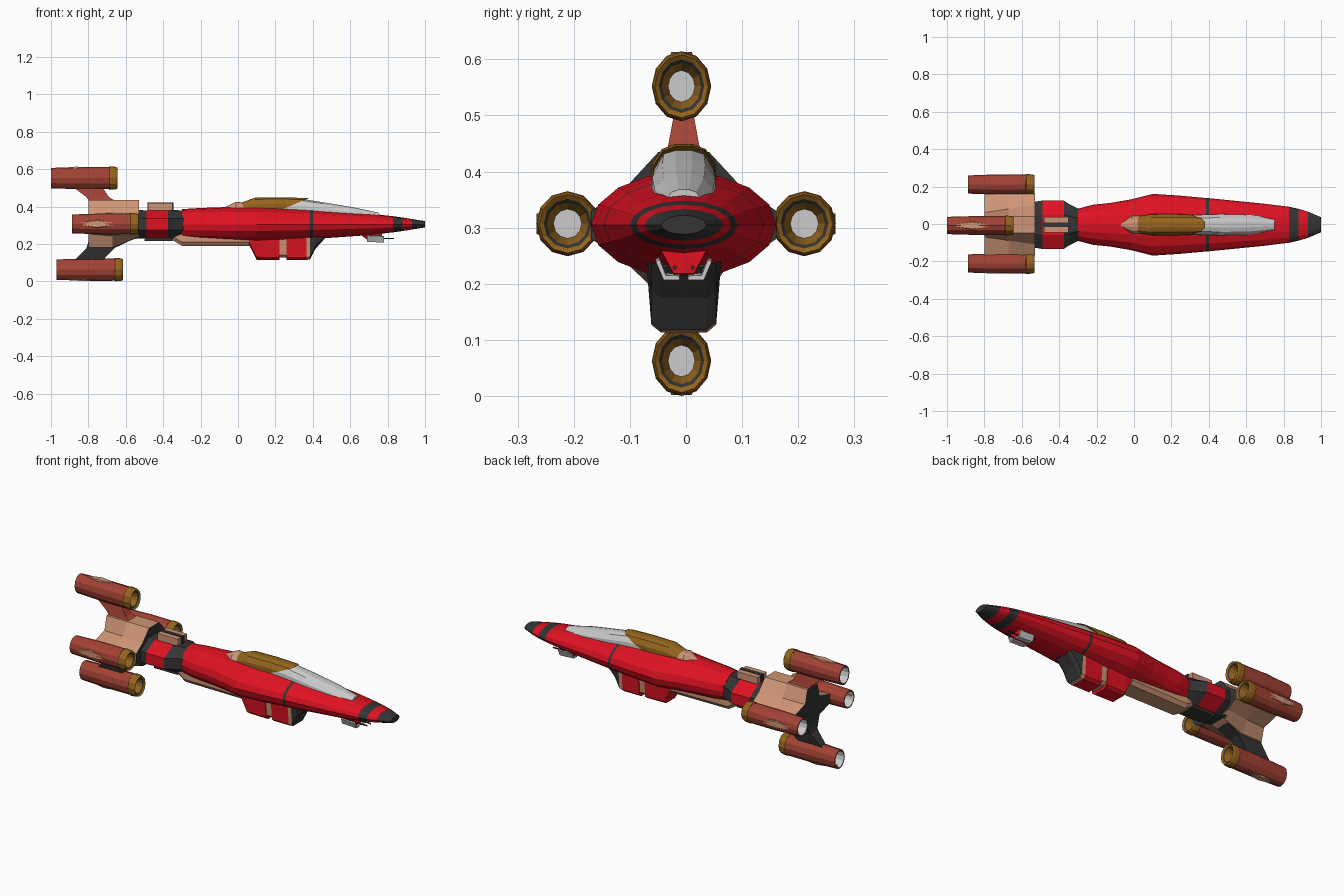
import bpy, bmesh
from math import sin, cos, pi

if "Cube" in bpy.data.objects:
    bpy.data.objects.remove(bpy.data.objects["Cube"])

YC = -0.004   # centre line of the hull
ZC = 0.305    # hull axis height


def material(name, rgb):
    m = bpy.data.materials.new(name)
    m.diffuse_color = (*rgb, 1)
    m.use_nodes = True
    m.node_tree.nodes["Principled BSDF"].inputs["Base Color"].default_value = m.diffuse_color
    return m


RED = material("red_paint", (0.74, 0.006, 0.016))
DARK = material("dark_metal", (0.035, 0.035, 0.035))
TAN = material("tan_panel", (0.62, 0.30, 0.18))
BRASS = material("brass", (0.30, 0.13, 0.012))
BROWN = material("rust_brown", (0.37, 0.055, 0.035))
GREY = material("light_grey", (0.6, 0.6, 0.6))


def loft(name, rings, mats, caps=None):
    """Skin between point rings; mats is one material or one per segment."""
    segs = mats if isinstance(mats, list) else [mats] * (len(rings) - 1)
    caps = caps or (segs[0], segs[-1])
    used = list(dict.fromkeys(segs + list(caps)))
    bm = bmesh.new()
    vs = [[bm.verts.new(p) for p in r] for r in rings]
    n = len(rings[0])
    for a, b, m in zip(vs, vs[1:], segs):
        for i in range(n):
            j = (i + 1) % n
            bm.faces.new((a[i], a[j], b[j], b[i])).material_index = used.index(m)
    bm.faces.new(vs[0]).material_index = used.index(caps[0])
    bm.faces.new(vs[-1]).material_index = used.index(caps[1])
    bmesh.ops.recalc_face_normals(bm, faces=bm.faces)
    me = bpy.data.meshes.new(name)
    bm.to_mesh(me)
    bm.free()
    for m in used:
        me.materials.append(m)
    ob = bpy.data.objects.new(name, me)
    bpy.context.collection.objects.link(ob)
    return ob


def oval(x, w, h, y=YC, z=ZC, n=16, turn=0.0):
    return [(x, y + w * cos(2 * pi * (i + turn) / n), z + h * sin(2 * pi * (i + turn) / n))
            for i in range(n)]


def mirrored(x, half, slant=0.0, ztop=0.0):
    """Ring from right-half (y, z) points, mirrored; slant shears x with height."""
    pts = half + [(-y, z) for y, z in reversed(half)]
    return [(x + slant * (z - ztop), YC + y, z) for y, z in pts]


def box(name, x0, x1, w, z0, z1, mat, y=0.0):
    half = lambda x: [(x, YC + y + a, b) for a, b in ((w, z0), (w, z1), (-w, z1), (-w, z0))]
    return loft(name, [half(x0), half(x1)], mat)


# Main hull with dark bands
hull = [(1.0, .040, .017, 0), (.93, .070, .028, 0), (.88, .085, .036, 0), (.83, .096, .043, 0),
        (.70, .112, .058, 0), (.40, .142, .079, 0), (.385, .143, .080, 0), (.24, .156, .088, 0),
        (.10, .165, .094, 0), (-.02, .135, .093, 0), (-.13, .116, .090, 0), (-.22, .107, .086, 0),
        (-.30, .086, .081, 0)]
loft("hull", [oval(x, w, h) for x, w, h, _ in hull],
     [DARK, RED, DARK, RED, RED, DARK] + [RED] * 6)

# Octagonal collar behind the hull
collar = [(-.28, .084, .080), (-.345, .118, .082), (-.375, .140, .080), (-.49, .140, .080),
          (-.56, .128, .085)]
loft("collar", [oval(x, w, h, n=8, turn=.5) for x, w, h in collar], [DARK, DARK, RED, DARK])
box("collar_top_block", -.48, -.35, .042, .36, .418, TAN)
box("collar_top_strip", -.485, -.345, .012, .36, .421, DARK)
box("collar_lower_block", -.50, -.35, .045, .215, .26, DARK)


# Tail body with four ridges and hollow flanks
def tail_ring(x, zb, vy, vz):
    return mirrored(x, [(.045, zb), (vy, ZC - vz), (.165, ZC - .025), (.165, ZC + .025),
                        (vy, ZC + vz), (.045, .435)])


loft("tail_body", [tail_ring(-.53, .235, .105, .065), tail_ring(-.67, .182, .085, .062),
                   tail_ring(-.80, .180, .065, .052)], TAN, (DARK, DARK))


# Swept fins carrying the upper and lower engines
def fin_ring(x0, x1, t, z):
    return [(x0, YC - t, z), (x1, YC - t, z), (x1, YC + t, z), (x0, YC + t, z)]


loft("upper_fin", [fin_ring(-.79, -.64, .035, .42), fin_ring(-.81, -.69, .027, .45),
                   fin_ring(-.89, -.73, .016, .51)], BROWN)
loft("lower_fin", [fin_ring(-.79, -.52, .05, .245), fin_ring(-.81, -.66, .034, .178),
                   fin_ring(-.88, -.73, .018, .105)], DARK)

# Engines: one profile (distance from front, radius) with intake and hollow nozzle
profile = [(-.045, .45), (-.012, .66), (-.006, .76), (0, .90), (-.012, .97), (-.042, 1.0),
           (-.046, .95), (-.19, .96), (-.355, .87), (-.355, .76), (-.24, .70)]
engine_mats = [BRASS, DARK, BRASS, BRASS, BRASS, BRASS, BROWN, BROWN, BROWN, GREY]
engines = [("upper", -.645, -.008, .552, .053, .0625, 0, 1),
           ("lower", -.615, -.008, .0625, .053, .0625, 0, -1),
           ("left", -.533, .211, .307, .056, .058, 1, 0),
           ("right", -.533, -.211, .307, .056, .058, -1, 0)]
for name, x, y, z, ry, rz, oy, oz in engines:
    loft(name + "_engine", [oval(x + dx, ry * r, rz * r, y, z, 12) for dx, r in profile],
         engine_mats, (GREY, GREY))
    # Diamond plate on the outer side
    rings = []
    for dx, w, top in ((-.34, .003, .052), (-.22, .026, .061), (-.09, .003, .056)):
        if oy:
            top -= .006
        rings.append([(x + dx, y + oy * r + oz * t, z + oz * r + oy * t)
                      for t, r in ((w, .038), (w * .7, top), (-w * .7, top), (-w, .038))])
    loft(name + "_engine_plate", rings, TAN)


# Canopy: grey glass, brass rear cover and tan fairing
def arch(x, w, z0, z1, slant=0.0):
    h = z1 - z0
    return mirrored(x, [(w, z0), (w * .95, z0 + .6 * h), (w * .65, z0 + .9 * h), (w * .25, z1)],
                    slant, z1)


loft("canopy_glass", [arch(.16, .054, .35, .440), arch(.34, .055, .35, .441),
                      arch(.46, .059, .34, .422), arch(.62, .055, .33, .395),
                      arch(.75, .034, .32, .368)], GREY)
loft("canopy_cover", [arch(.02, .046, .36, .422), arch(.09, .058, .36, .447),
                      arch(.24, .060, .36, .449, .8), arch(.38, .057, .36, .445, 2.4)], BRASS)
loft("canopy_fairing", [arch(-.07, .010, .36, .397), arch(-.01, .050, .36, .425),
                        arch(.04, .048, .36, .420)], TAN)


# Belly pod in two blocks with a tan joint, and the keel plate
def pod_ring(x, zb, w=.068):
    return mirrored(x, [(w * .6, zb), (w * .85, zb + .014), (w, .255)])


loft("pod_rear", [pod_ring(.045, .222), pod_ring(.10, .115), pod_ring(.222, .113)], RED)
loft("pod_joint", [pod_ring(.22, .128, .064), pod_ring(.262, .128, .064)], TAN)
loft("pod_front", [pod_ring(.258, .113), pod_ring(.365, .113), pod_ring(.385, .118),
                   pod_ring(.415, .175), pod_ring(.465, .230)], [RED, TAN, DARK, DARK])
loft("keel_plate", [mirrored(x, [(w * .75, zb), (w, zb + .02), (w, .26)])
                    for x, w, zb in ((-.37, .05, .232), (-.30, .06, .190), (.06, .065, .190))], TAN)

# Chin gun under the nose
loft("gun_mount", [mirrored(x, [(.018, zb), (.042, .262)])
                   for x, zb in ((.66, .245), (.70, .215), (.77, .218))], RED)
for side, s in (("left", 1), ("right", -1)):
    ring = lambda x, d: [(x, YC + s * a, b + d) for a, b in
                         ((.008, .207), (.036, .207), (.050, .240), (.043, .243), (.032, .215), (.008, .214))]
    loft(side + "_gun_plate", [ring(.69, .004), ring(.78, 0)], GREY)
    loft(side + "_gun_barrel", [oval(x, .004, .004, YC + s * .016, .229, 6) for x in (.74, .835)], DARK)
